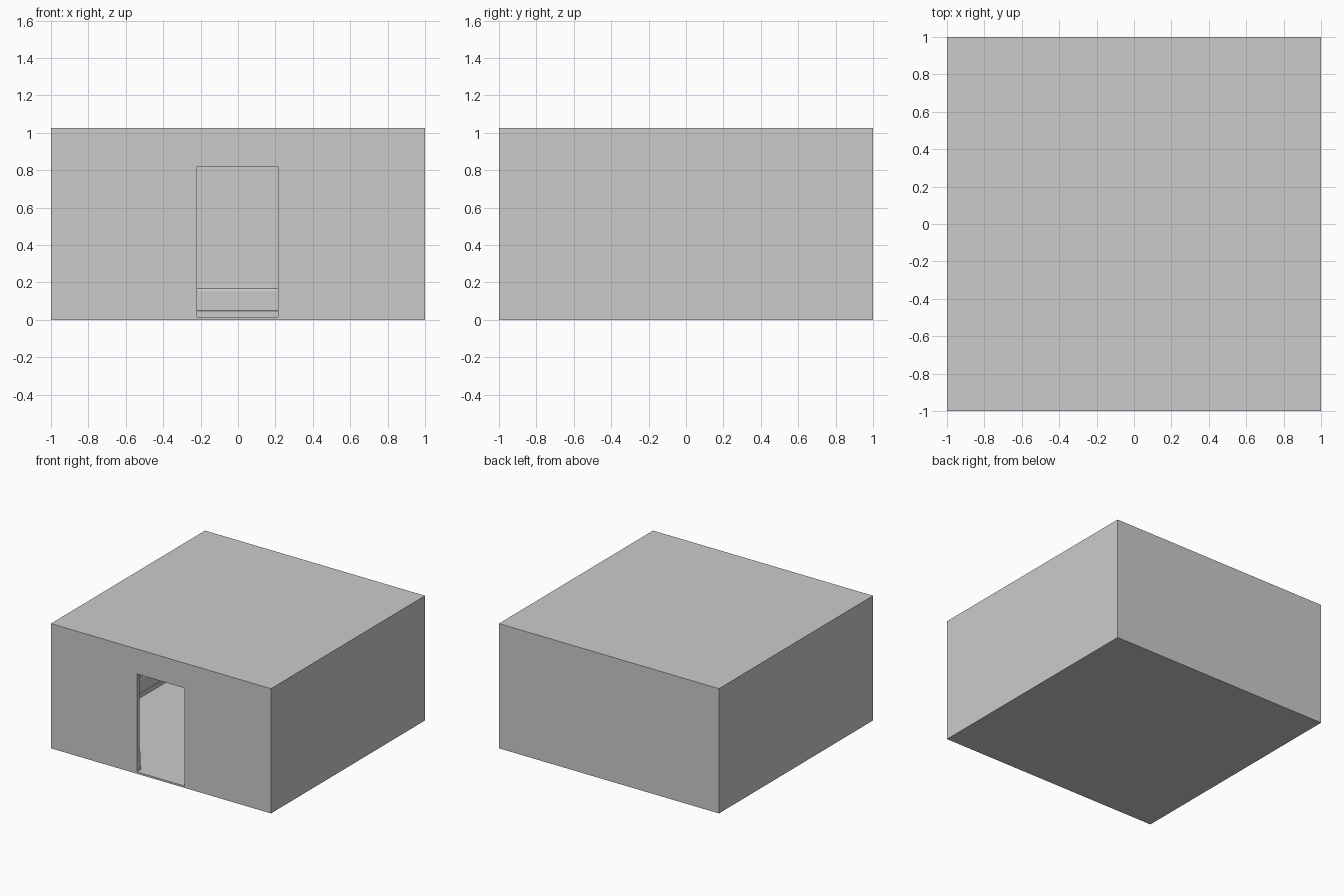
import bpy, bmesh

if "Cube" in bpy.data.objects:
    bpy.data.objects.remove(bpy.data.objects["Cube"])

T = 0.035        # wall thickness
FLOOR = 0.015    # floor level
ROOF = 1.0       # underside of roof slab
TOP = 1.025


def finish(name, bm):
    bmesh.ops.recalc_face_normals(bm, faces=bm.faces)
    me = bpy.data.meshes.new(name)
    bm.to_mesh(me)
    bm.free()
    ob = bpy.data.objects.new(name, me)
    bpy.context.collection.objects.link(ob)
    return ob


def box(name, x0, x1, y0, y1, z0, z1):
    bm = bmesh.new()
    bmesh.ops.create_cube(bm, size=1)
    for v in bm.verts:
        v.co.x = x1 if v.co.x > 0 else x0
        v.co.y = y1 if v.co.y > 0 else y0
        v.co.z = z1 if v.co.z > 0 else z0
    return finish(name, bm)


def square_ring(name, profile):
    """Sweep a closed (inset, z) profile around the square room with mitred corners."""
    bm = bmesh.new()
    rings = []
    for sx, sy in ((-1, -1), (1, -1), (1, 1), (-1, 1)):
        rings.append([bm.verts.new((sx * (1 - d), sy * (1 - d), z)) for d, z in profile])
    n = len(profile)
    for c in range(4):
        a, b = rings[c], rings[(c + 1) % 4]
        for i in range(n):
            j = (i + 1) % n
            bm.faces.new((a[i], b[i], b[j], a[j]))
    return finish(name, bm)


def cut(ob, cutter):
    m = ob.modifiers.new("doorway", 'BOOLEAN')
    m.operation = 'DIFFERENCE'
    m.solver = 'EXACT'
    m.object = cutter
    bpy.context.view_layer.objects.active = ob
    bpy.ops.object.modifier_apply(modifier=m.name)


# Slabs
box("floor", -1 + T, 1 - T, -1 + T, 1 - T, 0, FLOOR)
box("roof", -1, 1, -1, 1, ROOF, TOP)

# Outer walls
walls = square_ring("walls", [(0, 0), (T, 0), (T, ROOF), (0, ROOF)])

# Moulded skirting around the inside
skirting = square_ring("skirting", [
    (T, FLOOR), (T + 0.018, FLOOR), (T + 0.018, 0.048), (T + 0.012, 0.05),
    (T + 0.012, 0.155), (T + 0.009, 0.165), (T + 0.006, 0.168),
    (T + 0.005, 0.188), (T, 0.19)])

# Doorway openings
door_cutter = box("door_cutter", -0.22, 0.215, -1.2, -0.8, FLOOR, 0.82)
skirting_cutter = box("skirting_cutter", -0.22, 0.215, -1.2, -0.8, -0.2, 0.82)
cut(walls, door_cutter)
cut(skirting, skirting_cutter)
for c in (door_cutter, skirting_cutter):
    bpy.data.objects.remove(c)
